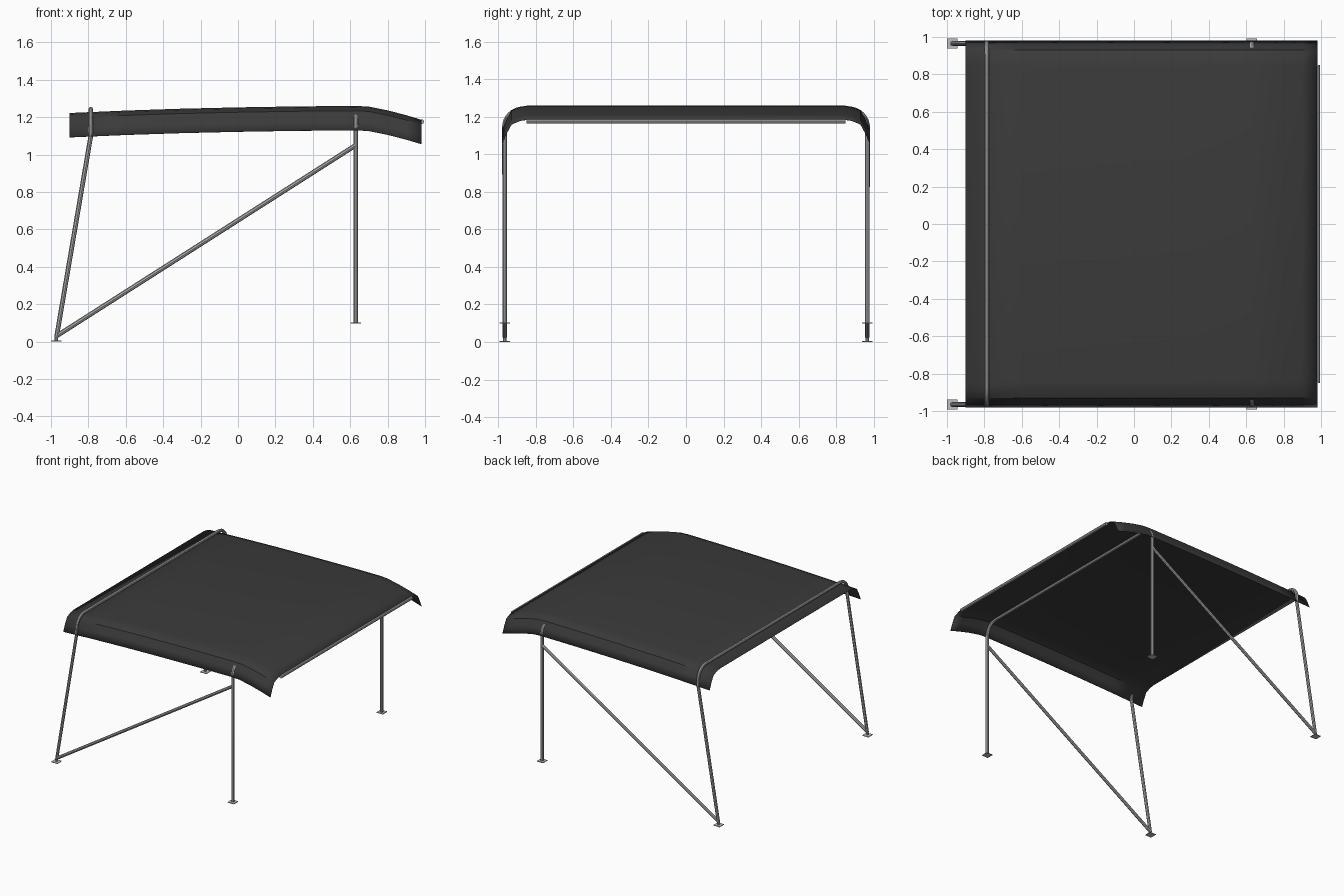
import bpy, bmesh, math
from mathutils import Vector

if "Cube" in bpy.data.objects:
    bpy.data.objects.remove(bpy.data.objects["Cube"])


def material(name, v):
    m = bpy.data.materials.new(name)
    m.diffuse_color = (v, v, v, 1)
    m.use_nodes = True
    m.node_tree.nodes["Principled BSDF"].inputs["Base Color"].default_value = m.diffuse_color
    return m


FABRIC = material("charcoal fabric", 0.043)
METAL = material("grey metal", 0.42)
PLATE = material("light grey plate", 0.52)
R = 0.0125  # tube radius


def add_mesh(name, bm, mat, angle=25):
    bmesh.ops.recalc_face_normals(bm, faces=bm.faces[:])
    me = bpy.data.meshes.new(name)
    bm.to_mesh(me)
    bm.free()
    ob = bpy.data.objects.new(name, me)
    bpy.context.collection.objects.link(ob)
    me.materials.append(mat)
    bpy.ops.object.select_all(action='DESELECT')
    ob.select_set(True)
    bpy.context.view_layer.objects.active = ob
    bpy.ops.object.shade_smooth_by_angle(angle=math.radians(angle))
    return ob


def tube(name, points, r=R, sides=8):
    """Sweep an octagon along a planar path, with mitred joints."""
    pts = [Vector(p) for p in points]
    bm = bmesh.new()
    rings = []
    side = None
    for i, p in enumerate(pts):
        d_in = (p - pts[i - 1]).normalized() if i else None
        d_out = (pts[i + 1] - p).normalized() if i < len(pts) - 1 else None
        d = ((d_in or d_out) + (d_out or d_in)).normalized()
        if side is None:
            side = d.orthogonal().normalized()
        side = (side - d * side.dot(d)).normalized()
        up = d.cross(side)
        rings.append([bm.verts.new(p + r * (side * math.cos(a) + up * math.sin(a)))
                      for a in (2 * math.pi * k / sides for k in range(sides))])
    for a, b in zip(rings, rings[1:]):
        for k in range(sides):
            n = (k + 1) % sides
            bm.faces.new((a[k], a[n], b[n], b[k]))
    bm.faces.new(rings[0])
    bm.faces.new(rings[-1])
    return add_mesh(name, bm, METAL)


def hoop(x, y, z_top, radius, foot):
    """Half path (foot up and round the corner), mirrored across y."""
    half = [foot]
    for k in range(9):
        a = math.pi / 2 * k / 8
        half.append((x, y - radius + radius * math.cos(a),
                     z_top - radius + radius * math.sin(a)))
    return half + [(px, -py, pz) for px, py, pz in reversed(half)]


# Canopy sheet: cross-section in y carried along a side profile in x
ridge = [(-0.90, 1.222), (-0.6, 1.235), (-0.3, 1.245), (0, 1.252), (0.3, 1.257),
         (0.63, 1.26), (0.70, 1.256), (0.80, 1.236), (0.90, 1.210), (0.98, 1.186)]
half = [(0.84, 0), (0.885, -0.007), (0.93, -0.026), (0.957, -0.075), (0.98, -0.13)]
section = [(-y, d) for y, d in reversed(half)] + half
bm = bmesh.new()
rows = [[bm.verts.new((x, y, z + d)) for y, d in section] for x, z in ridge]
for a, b in zip(rows, rows[1:]):
    for k in range(len(section) - 1):
        bm.faces.new((a[k], b[k], b[k + 1], a[k + 1]))
canopy = add_mesh("canopy_sheet", bm, FABRIC)
solid = canopy.modifiers.new("thickness", 'SOLIDIFY')
solid.thickness = 0.002
solid.offset = -1

# Rear hoop passes over the sheet, front hoop passes below it
rear = hoop(-0.787, 0.968, 1.242, 0.10, (-0.97, 0.965, 0.025))
rear.insert(1, (-0.787, 0.967, 1.10))
rear.insert(-1, (-0.787, -0.967, 1.10))
tube("rear_hoop", rear)
tube("front_hoop", hoop(0.63, 0.965, 1.233, 0.10, (0.63, 0.965, 0.10)))

# Front edge bar
tube("front_edge_bar", [(0.983, -0.85, 1.176), (0.983, 0.85, 1.176)])

# Diagonal braces and foot plates on both sides
for s, label in ((-1, "front"), (1, "back")):
    y = 0.965 * s
    tube("brace_" + label, [(-0.97, y, 0.03), (0.63, y, 1.05)])
    for x, z, part in ((-0.972, 0.003, "rear_foot_"), (0.63, 0.10, "post_foot_")):
        bm = bmesh.new()
        bmesh.ops.create_cube(bm, size=1)
        for v in bm.verts:
            v.co = Vector((v.co.x * 0.056, v.co.y * 0.056, v.co.z * 0.005)) + Vector((x, y, z))
        add_mesh(part + label, bm, PLATE)
    # short stub joining the rear foot plate to the tubes
    tube("rear_foot_stub_" + label, [(-0.972, y, 0.004), (-0.972, y, 0.03)], 0.009)
